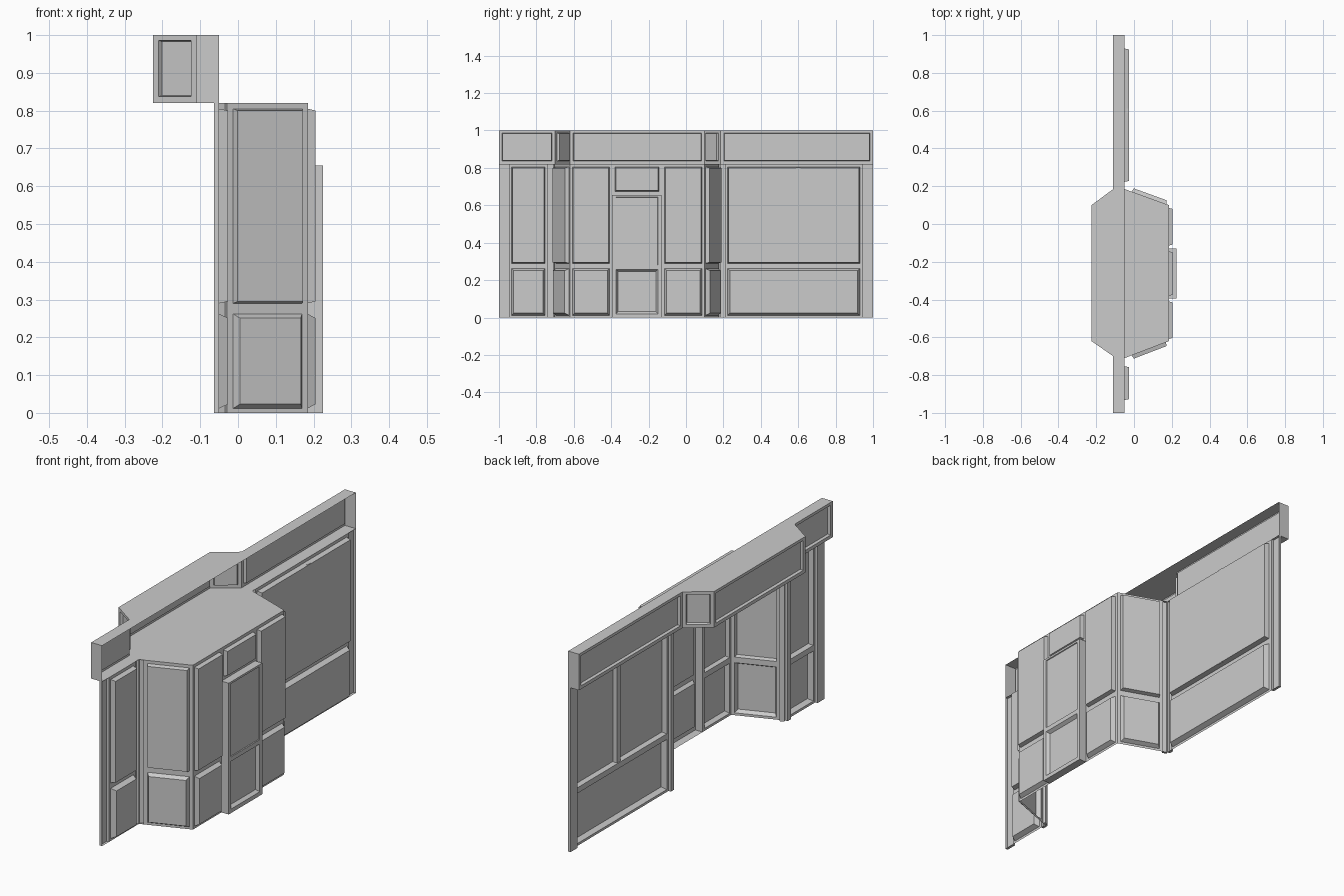
import bpy
import bmesh
from mathutils import Vector

cube = bpy.data.objects.get("Cube")
if cube:
    bpy.data.objects.remove(cube, do_unlink=True)

grey = bpy.data.materials.new("plain_grey")
grey.use_nodes = True
tone = (0.6, 0.6, 0.6, 1)
grey.diffuse_color = tone
grey.node_tree.nodes["Principled BSDF"].inputs["Base Color"].default_value = tone


def finish(name, bm):
    bmesh.ops.remove_doubles(bm, verts=bm.verts, dist=0.0002)
    mesh = bpy.data.meshes.new(name)
    bm.to_mesh(mesh)
    bm.free()
    mesh.materials.append(grey)
    bpy.context.collection.objects.link(bpy.data.objects.new(name, mesh))


def tray(u0, u1, z0, z1, depth, inset=0.0, children=()):
    return dict(rect=(u0, u1, z0, z1), depth=depth, inset=inset, children=children)


def wall(name, start, end, z0, z1, trays):
    """Sheet wall between two plan points, with trays pressed into it."""
    p0 = Vector((*start, 0))
    run = Vector((*end, 0)) - p0
    d = run.normalized()
    n = Vector((d.y, -d.x, 0))
    bm = bmesh.new()

    def ring(r, off):
        corners = ((r[0], r[2]), (r[0], r[3]), (r[1], r[3]), (r[1], r[2]))
        return [p0 + d * u + n * off + Vector((0, 0, z)) for u, z in corners]

    def face(points):
        bm.faces.new([bm.verts.new(p) for p in points])

    def fill(r, off, kids):
        us = sorted({r[0], r[1], *(u for k in kids for u in k["rect"][:2])})
        zs = sorted({r[2], r[3], *(z for k in kids for z in k["rect"][2:])})
        for a, b in zip(us, us[1:]):
            for c, e in zip(zs, zs[1:]):
                u, z = (a + b) / 2, (c + e) / 2
                if not any(k["rect"][0] < u < k["rect"][1] and
                           k["rect"][2] < z < k["rect"][3] for k in kids):
                    face(ring((a, b, c, e), off))
        for k in kids:
            q, i = k["rect"], k["inset"]
            inner = (q[0] + i, q[1] - i, q[2] + i, q[3] - i)
            low = off + k["depth"]
            ra, rb = ring(q, off), ring(inner, low)
            for j in range(4):
                m = (j + 1) % 4
                face((ra[j], ra[m], rb[m], rb[j]))
            fill(inner, low, k["children"])

    fill((0, run.length, z0, z1), 0, trays)
    finish(name, bm)


def sheet(name, points, z):
    bm = bmesh.new()
    bm.faces.new([bm.verts.new((x, y, z)) for x, y in points])
    finish(name, bm)


def bay(u0, u1, depth=0.02):
    """Tall glazed panel above a short bevelled panel."""
    return [tray(u0, u1, 0.29, 0.805, depth, 0.005),
            tray(u0, u1, 0.012, 0.262, depth, 0.011)]


def post(u0, u1, depth=-0.013):
    return tray(u0, u1, 0, HEAD, depth)


HEAD, TOP = 0.82, 1.0
plan = [(-0.05, -1), (-0.05, -0.71), (0.185, -0.62),
        (0.185, 0.1), (-0.05, 0.185), (-0.05, 1)]
fascia = [(-0.11, -1), (-0.11, -0.7), (-0.225, -0.62),
          (-0.225, 0.1), (-0.11, 0.185), (-0.11, 1)]

# Front walls with end posts and windows
wall("small_window_wall", plan[0], plan[1], 0, HEAD,
     [post(0, 0.053), post(0.262, 0.29)] + bay(0.068, 0.247, 0.024))
wall("large_window_wall", plan[4], plan[5], 0, HEAD,
     [post(0, 0.025), post(0.762, 0.815)] + bay(0.038, 0.744, 0.024))

# Splayed sides of the porch
wall("porch_side_small", plan[1], plan[2], 0, HEAD, [post(0, 0.022)] + bay(0.04, 0.235))
wall("porch_side_large", plan[3], plan[4], 0, HEAD, [post(0.228, 0.2498)] + bay(0.015, 0.21))

# Porch back wall with door and transom
door = tray(0.225, 0.49, 0, 0.655, 0.04, 0, [
    tray(0.245, 0.47, 0.28, 0.645, -0.004, 0.002),
    tray(0.245, 0.47, 0.02, 0.258, -0.016, 0.011)])
transom = tray(0.24, 0.475, 0.675, 0.805, 0.02, 0.005)
wall("porch_back", plan[2], plan[3], 0, HEAD,
     bay(0.012, 0.21) + bay(0.506, 0.705) + [door, transom])

# Window mullion
bm = bmesh.new()
bmesh.ops.create_cube(bm, size=1)
bmesh.ops.scale(bm, vec=(0.022, 0.025, 0.51), verts=bm.verts)
bmesh.ops.translate(bm, vec=(-0.038, 0.6, 0.548), verts=bm.verts)
finish("window_mullion", bm)

# Sign fascia with sunken panels, open at the back
for i, (a, b) in enumerate(zip(fascia, fascia[1:])):
    length = (Vector(b) - Vector(a)).length
    wall(f"sign_fascia_{i + 1}", a, b, HEAD, TOP,
         [tray(0.017, length - 0.017, HEAD + 0.017, TOP - 0.014, 0.014, 0.003)])
wall("sign_end_front", (plan[0][0], -1), fascia[0], HEAD, TOP, [])
wall("sign_end_back", fascia[-1], plan[-1], HEAD, TOP, [])

# Sign top and the soffit that also covers the porch
sheet("sign_top", [plan[0], plan[-1]] + fascia[::-1], TOP)
sheet("porch_soffit", fascia + plan[::-1], HEAD)
